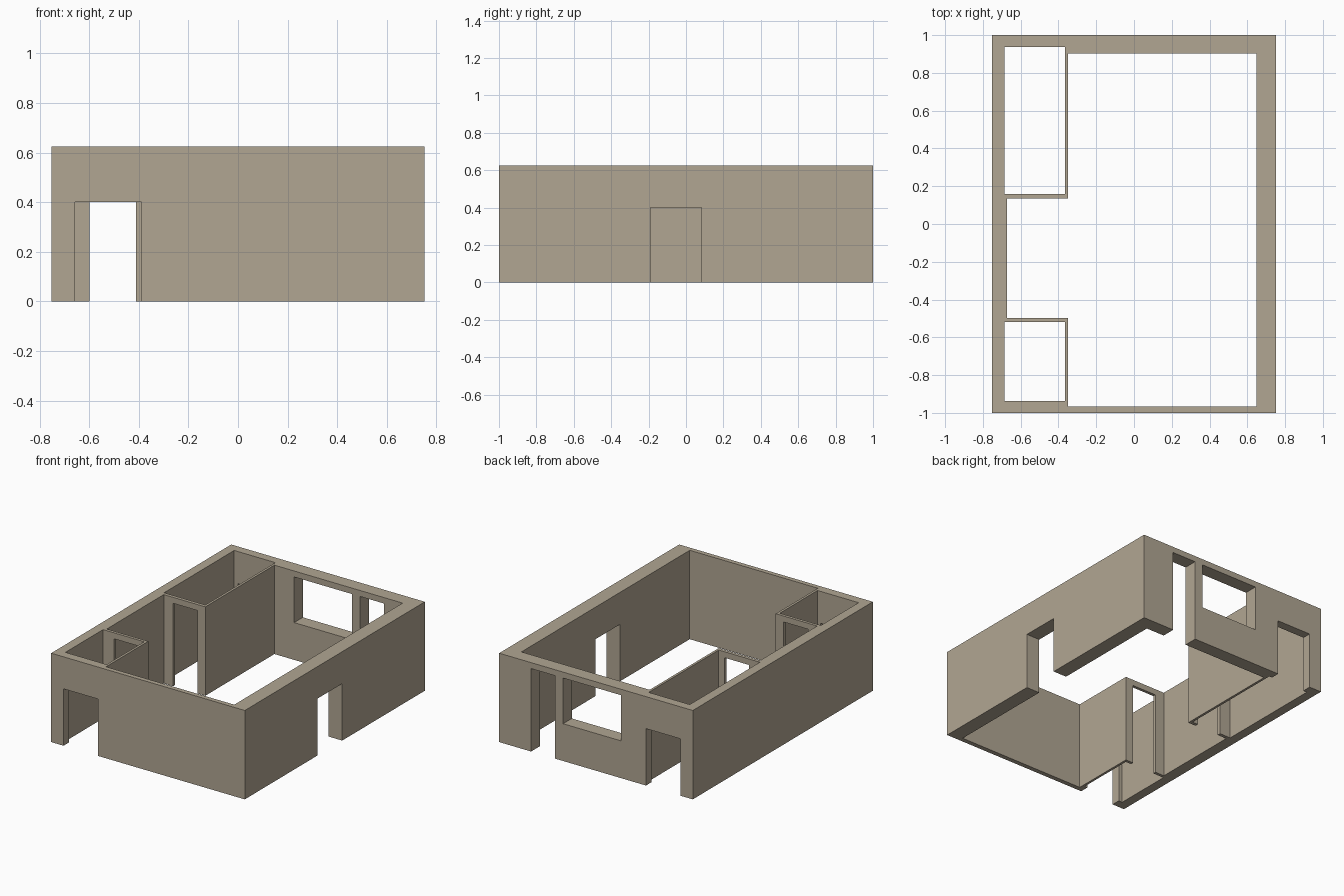
import bpy
import bmesh

if "Cube" in bpy.data.objects:
    bpy.data.objects.remove(bpy.data.objects["Cube"])

W, D, H = 0.753, 1.0, 0.625      # half width, half depth, wall height
LOW, HIGH = -0.1, 0.8            # cutter overshoot below and above
DOOR, TALL = 0.40, 0.583         # heights of outer doors and tall openings


def box(name, x0, x1, y0, y1, z0, z1):
    bm = bmesh.new()
    bmesh.ops.create_cube(bm, size=1)
    for v in bm.verts:
        v.co = (x0 if v.co.x < 0 else x1,
                y0 if v.co.y < 0 else y1,
                z0 if v.co.z < 0 else z1)
    mesh = bpy.data.meshes.new(name)
    bm.to_mesh(mesh)
    bm.free()
    ob = bpy.data.objects.new(name, mesh)
    bpy.context.collection.objects.link(ob)
    return ob


plaster = bpy.data.materials.new("warm_plaster")
plaster.diffuse_color = (0.44, 0.38, 0.29, 1)
plaster.use_nodes = True
plaster.node_tree.nodes["Principled BSDF"].inputs["Base Color"].default_value = plaster.diffuse_color

# Solid block that the rooms and openings are cut from
walls = box("house_walls", -W, W, -D, D, 0, H)
walls.data.materials.append(plaster)

cuts = {
    # Rooms, open at top and bottom
    "main_room": (-0.349, 0.648, -0.967, 0.903, LOW, HIGH),
    "side_alcove": (-0.672, 0.0, -0.498, 0.135, LOW, HIGH),
    "back_room": (-0.686, -0.366, 0.159, 0.9375, LOW, HIGH),
    "front_room": (-0.686, -0.366, -0.9375, -0.519, LOW, HIGH),
    # Outer doors
    "front_door": (-0.657, -0.389, -1.1, -0.9, LOW, DOOR),
    "back_door": (-0.657, -0.389, 0.9, 1.1, LOW, DOOR),
    "right_door": (0.6, 0.9, -0.19, 0.082, LOW, DOOR),
    # Tall glazed door and window in the back wall
    "terrace_door": (0.318, 0.505, 0.85, 1.1, LOW, TALL),
    "back_window": (-0.196, 0.256, 0.85, 1.1, 0.262, TALL),
    # Inner doors
    "back_room_door": (-0.60, -0.411, 0.08, 0.22, LOW, TALL),
    "front_room_door": (-0.60, -0.411, -0.58, -0.44, LOW, TALL),
}

helpers = []
for name, dims in cuts.items():
    cutter = box(name + "_cutter", *dims)
    cutter.hide_render = True
    helpers.append(cutter)
    mod = walls.modifiers.new(name, 'BOOLEAN')
    mod.operation = 'DIFFERENCE'
    mod.solver = 'EXACT'
    mod.object = cutter

# Bake the cuts and remove the cutters
bpy.context.view_layer.update()
deps = bpy.context.evaluated_depsgraph_get()
baked = bpy.data.meshes.new_from_object(walls.evaluated_get(deps))
walls.modifiers.clear()
walls.data = baked
baked.name = "house_walls"
baked.materials.clear()
baked.materials.append(plaster)
for f in baked.polygons:
    f.material_index = 0
for ob in helpers:
    bpy.data.objects.remove(ob, do_unlink=True)
